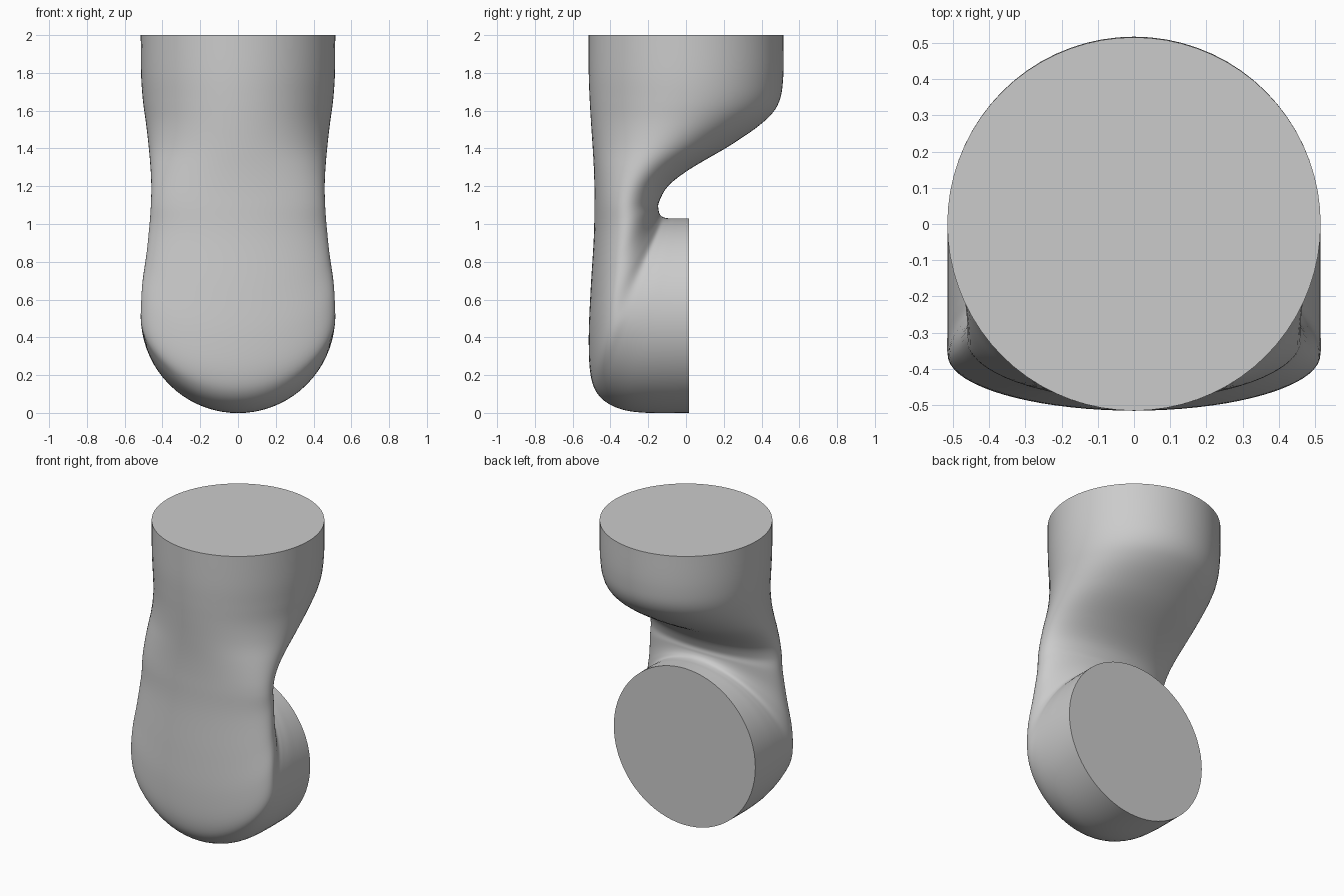
import bpy, bmesh, math

if "Cube" in bpy.data.objects:
    bpy.data.objects.remove(bpy.data.objects["Cube"])

# Sections: outer point (y, z), inner point (y, z), half width, widest position
SECTIONS = [
    (-.515, 2.00, .515, 2.00, .515, .50),
    (-.515, 1.80, .515, 1.78, .513, .50),
    (-.510, 1.66, .490, 1.64, .503, .50),
    (-.503, 1.54, .410, 1.54, .488, .50),
    (-.495, 1.42, .240, 1.42, .474, .50),
    (-.488, 1.30, .020, 1.29, .463, .50),
    (-.485, 1.20, -.095, 1.20, .459, .50),
    (-.485, 1.10, -.143, 1.115, .461, .50),
    (-.488, .93, -.145, 1.075, .468, .50),
    (-.505, .65, -.140, 1.055, .485, .45),
    (-.515, .40, -.130, 1.042, .508, .40),
    (-.505, .20, -.115, 1.034, .515, .385),
    (-.460, .09, -.090, 1.030, .515, .45),
    (-.360, .025, -.060, 1.030, .515, .49),
    (-.220, .001, -.030, 1.030, .515, .50),
    (.015, .000, .015, 1.030, .515, .50),
]
SIDES, STEPS = 72, 6


def catmull(a, b, c, d, t):
    return 0.5 * (2*b + (c - a)*t + (2*a - 5*b + 4*c - d)*t*t
                  + (3*b - a - 3*c + d)*t**3)


def smooth_sections():
    last = len(SECTIONS) - 1
    for i in range(last):
        rows = [SECTIONS[min(max(i + k, 0), last)] for k in (-1, 0, 1, 2)]
        for s in range(STEPS):
            yield [catmull(*v, s / STEPS) for v in zip(*rows)]
    yield SECTIONS[last]


# Pipe elbow: rings fan around the pinched inner bend
bm = bmesh.new()
rings = []
for oy, oz, iy, iz, w, c in smooth_sections():
    ring = []
    for k in range(SIDES):
        a = 2 * math.pi * k / SIDES
        u = math.cos(a)
        f = c - c*u if u > 0 else c - (1 - c)*u
        ring.append(bm.verts.new((w * math.sin(a), oy + (iy - oy)*f, oz + (iz - oz)*f)))
    rings.append(ring)
for r, q in zip(rings, rings[1:]):
    for k in range(SIDES):
        n = (k + 1) % SIDES
        bm.faces.new((r[k], r[n], q[n], q[k]))

# Flat end caps
bm.faces.new(rings[0])
bm.faces.new(rings[-1])
bmesh.ops.recalc_face_normals(bm, faces=bm.faces)

mesh = bpy.data.meshes.new("pipe_elbow")
bm.to_mesh(mesh)
bm.free()
elbow = bpy.data.objects.new("pipe_elbow", mesh)
bpy.context.collection.objects.link(elbow)
bpy.context.view_layer.objects.active = elbow
elbow.select_set(True)
bpy.ops.object.shade_smooth_by_angle(angle=math.radians(40))
